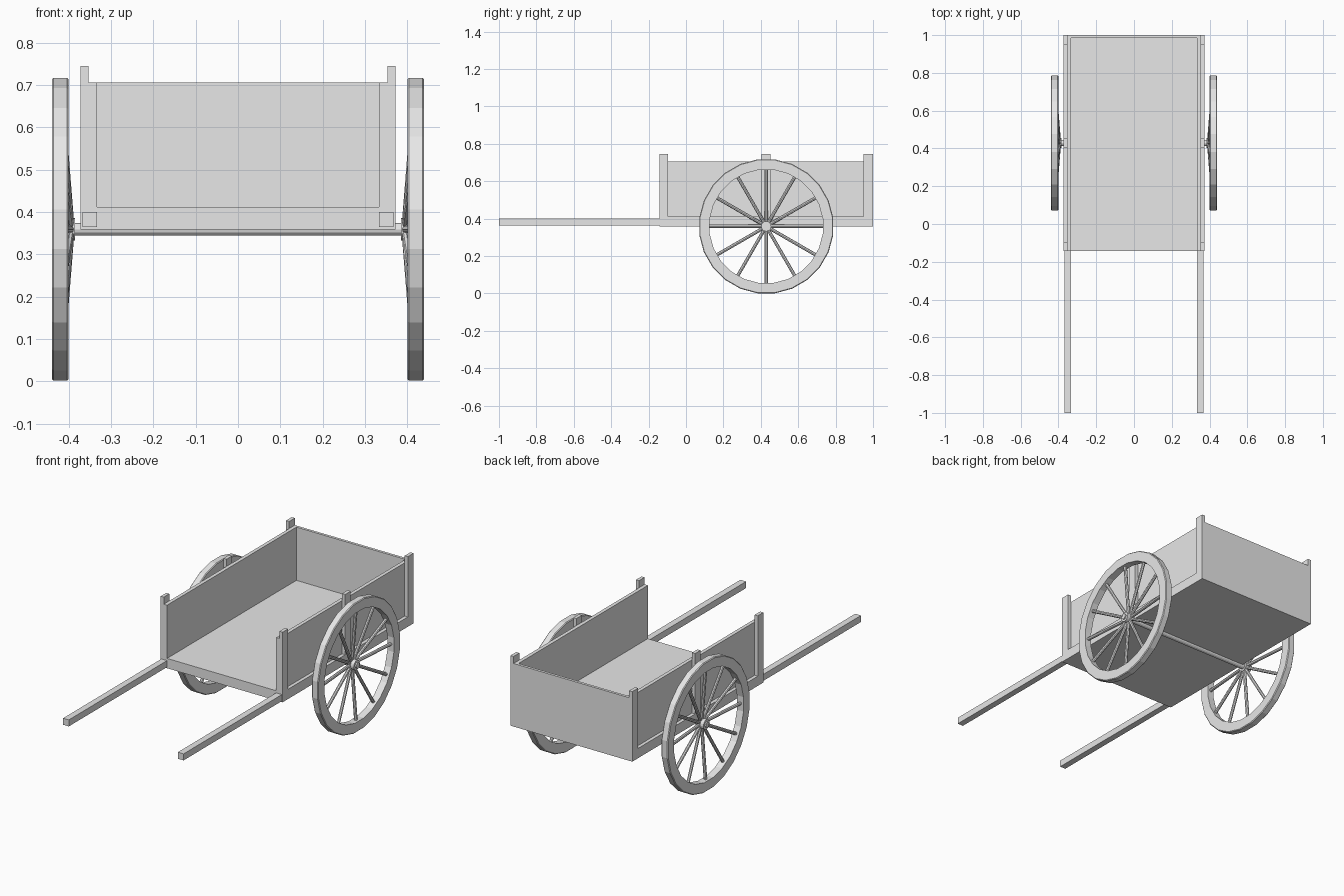
import bpy
import bmesh
from math import cos, sin, pi
from mathutils import Vector, Matrix

cube = bpy.data.objects.get("Cube")
if cube:
    bpy.data.objects.remove(cube, do_unlink=True)

grey = bpy.data.materials.new("plain_grey")
grey.use_nodes = True
grey.diffuse_color = (0.8, 0.8, 0.8, 1)
grey.node_tree.nodes["Principled BSDF"].inputs["Base Color"].default_value = grey.diffuse_color


def finish(name, bm):
    bmesh.ops.recalc_face_normals(bm, faces=bm.faces)
    mesh = bpy.data.meshes.new(name)
    bm.to_mesh(mesh)
    bm.free()
    mesh.materials.append(grey)
    obj = bpy.data.objects.new(name, mesh)
    bpy.context.scene.collection.objects.link(obj)
    return obj


def box(name, x, y, z):
    bm = bmesh.new()
    size = [b - a for a, b in (x, y, z)]
    centre = [(a + b) / 2 for a, b in (x, y, z)]
    bmesh.ops.create_cube(bm, size=1, matrix=Matrix.Translation(centre) @ Matrix.Diagonal((*size, 1)))
    return finish(name, bm)


def add_rod(bm, start, end, radius, sides):
    start, end = Vector(start), Vector(end)
    d = end - start
    place = Matrix.Translation((start + end) / 2) @ d.to_track_quat('Z', 'Y').to_matrix().to_4x4()
    bmesh.ops.create_cone(bm, cap_ends=True, segments=sides, radius1=radius,
                          radius2=radius, depth=d.length, matrix=place)


def rod(name, start, end, radius, sides):
    bm = bmesh.new()
    add_rod(bm, start, end, radius, sides)
    return finish(name, bm)


FRONT, BACK = -0.143, 1.0
BOTTOM, FLOOR, WALL, POST = 0.358, 0.412, 0.706, 0.745
INNER, PANEL, OUTER = 0.333, 0.353, 0.372
AXLE_Y, AXLE_Z = 0.429, 0.359
WHEEL_IN, WHEEL_OUT = 0.40, 0.44

# Bed and tail board
box("bed_floor", (-OUTER, OUTER), (FRONT, BACK), (BOTTOM, FLOOR))
box("back_board", (-PANEL, PANEL), (0.985, BACK), (FLOOR, WALL))


def span(side, a, b):
    return tuple(sorted((side * a, side * b)))


def wheel_rim(name, side):
    # Square-section ring with lightly chamfered edges
    r_out, r_in, c, n = 0.361, 0.305, 0.004, 24
    a, b = WHEEL_IN, WHEEL_OUT
    section = [(a, r_in), (b, r_in), (b, r_out - c), (b - c, r_out), (a + c, r_out), (a, r_out - c)]
    bm = bmesh.new()
    rings = []
    for i in range(n):
        t = 2 * pi * (i + 0.5) / n
        rings.append([bm.verts.new((side * x, AXLE_Y + r * cos(t), AXLE_Z + r * sin(t)))
                      for x, r in section])
    m = len(section)
    for i in range(n):
        p, q = rings[i], rings[(i + 1) % n]
        for j in range(m):
            k = (j + 1) % m
            bm.faces.new((p[j], p[k], q[k], q[j]))
    return finish(name, bm)


def wheel_spokes(name, side):
    # Twelve spokes dishing outward from the hub to the rim
    bm = bmesh.new()
    for i in range(12):
        t = 2 * pi * i / 12
        ends = [(side * x, AXLE_Y + r * cos(t), AXLE_Z + r * sin(t))
                for x, r in ((0.396, 0.012), (0.42, 0.312))]
        add_rod(bm, ends[0], ends[1], 0.009, 8)
    return finish(name, bm)


for label, side in (("left", 1), ("right", -1)):
    # Side board with its outer posts
    box(label + "_side_board", span(side, INNER, PANEL), (FRONT, BACK - 0.015), (FLOOR, WALL))
    for part, y in (("front", (FRONT, -0.095)), ("middle", (0.404, 0.452)), ("back", (0.95, BACK))):
        box(f"{label}_{part}_post", span(side, PANEL, OUTER), y, (FLOOR, POST))
    # Pulling shaft
    box(label + "_shaft", span(side, 0.333, 0.368), (-1.0, FRONT), (0.364, 0.4))
    # Wheel
    wheel_rim(label + "_wheel_rim", side)
    wheel_spokes(label + "_wheel_spokes", side)
    rod(label + "_wheel_hub", (side * 0.385, AXLE_Y, AXLE_Z), (side * 0.425, AXLE_Y, AXLE_Z), 0.027, 16)

# Axle through both hubs
rod("axle", (-0.432, AXLE_Y, AXLE_Z), (0.432, AXLE_Y, AXLE_Z), 0.015, 12)
